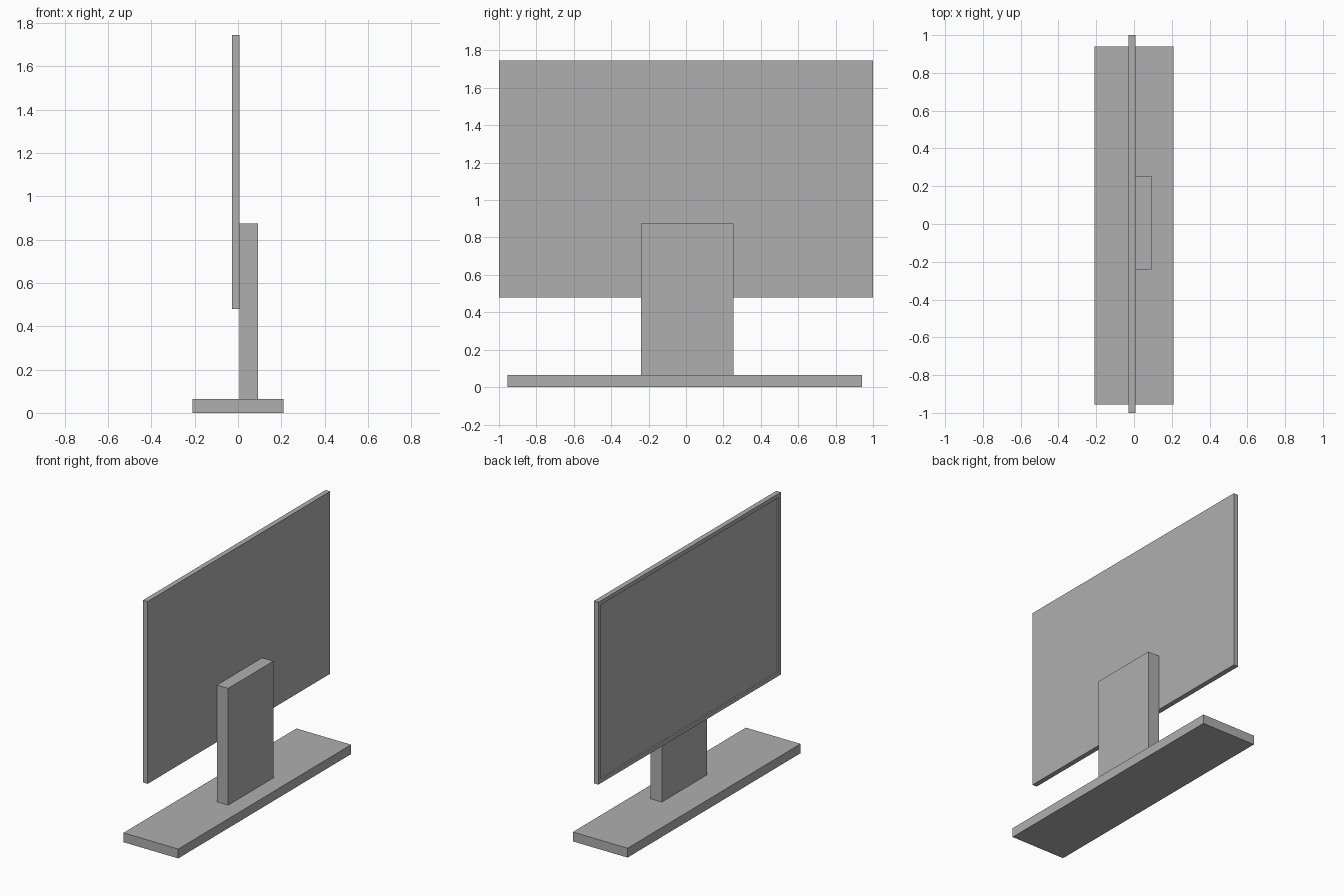
import bpy
import bmesh
from mathutils import Vector

cube = bpy.data.objects.get("Cube")
if cube:
    bpy.data.objects.remove(cube, do_unlink=True)

# One plain grey for the whole model
grey = bpy.data.materials.new("plain grey")
grey.use_nodes = True
colour = (0.43, 0.43, 0.43, 1)
grey.diffuse_color = colour
grey.node_tree.nodes["Principled BSDF"].inputs["Base Color"].default_value = colour


def box(name, low, high, recess=None):
    """Box between two corners; recess = (border, depth) sinks the -x face."""
    low, high = Vector(low), Vector(high)
    bm = bmesh.new()
    bmesh.ops.create_cube(bm, size=1)
    bmesh.ops.scale(bm, vec=high - low, verts=bm.verts)
    bmesh.ops.translate(bm, vec=(low + high) / 2, verts=bm.verts)
    if recess:
        border, depth = recess
        bm.normal_update()
        face = min(bm.faces, key=lambda f: f.normal.x)
        bmesh.ops.inset_region(bm, faces=[face], thickness=border)
        # Second ring forms the straight walls of the recess
        bmesh.ops.inset_region(bm, faces=[face], thickness=0)
        bmesh.ops.translate(bm, vec=(depth, 0, 0), verts=face.verts)
    mesh = bpy.data.meshes.new(name)
    bm.to_mesh(mesh)
    bm.free()
    mesh.materials.append(grey)
    obj = bpy.data.objects.new(name, mesh)
    bpy.context.collection.objects.link(obj)
    return obj


# Flat foot, upright neck, and display panel with a sunken screen
box("base", (-0.21, -0.955, 0), (0.21, 0.94, 0.065))
box("stand", (0.007, -0.24, 0.065), (0.093, 0.255, 0.875))
box("display_panel", (-0.028, -1, 0.48), (0.007, 1, 1.745), recess=(0.04, 0.01))
